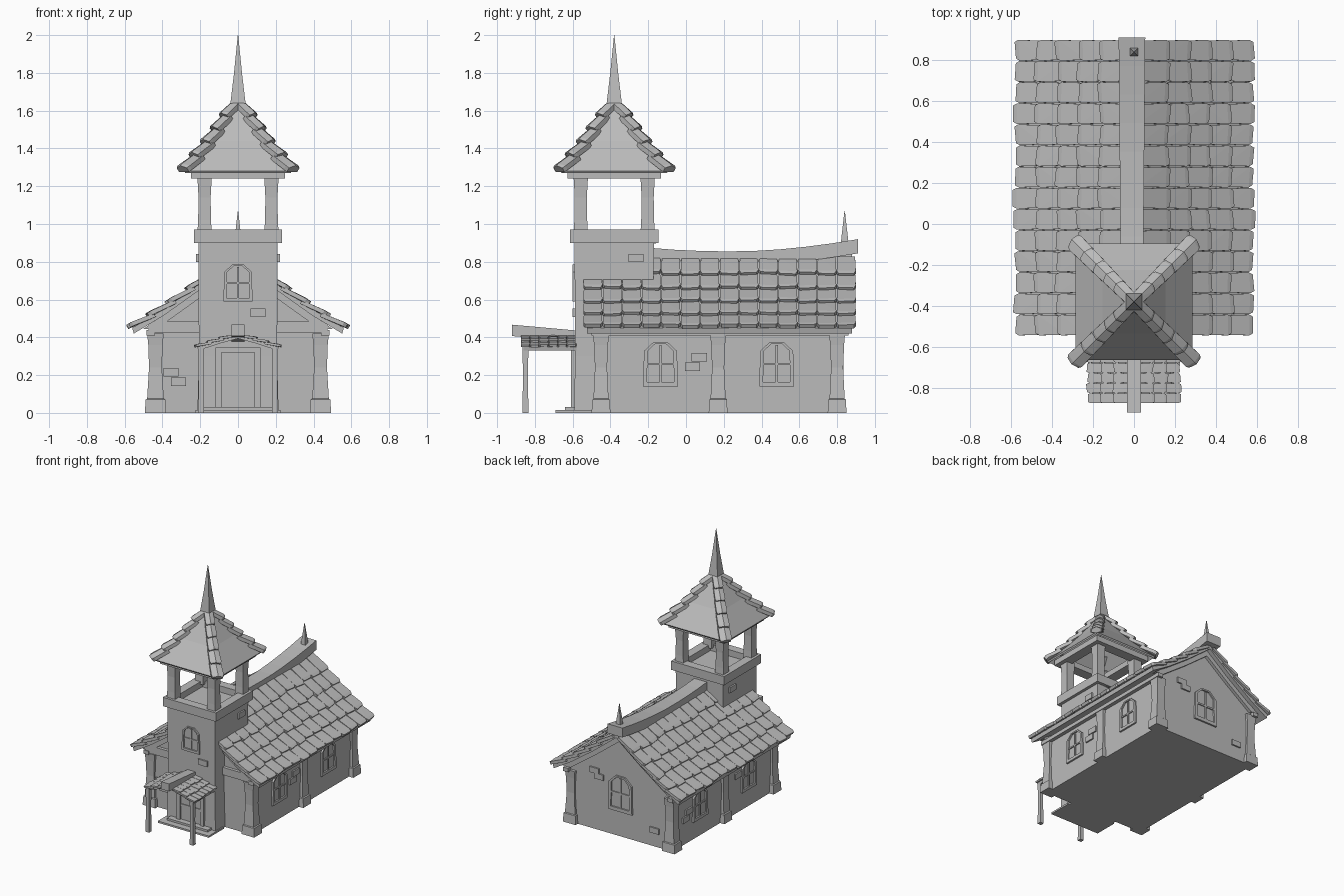
import bpy, bmesh, random
from math import pi, cos, sin
from mathutils import Matrix, Vector

random.seed(4)
cube = bpy.data.objects.get("Cube")
if cube:
    bpy.data.objects.remove(cube)

stone = bpy.data.materials.new("grey stone")
stone.use_nodes = True
GREY = (0.5, 0.5, 0.5, 1)
stone.diffuse_color = GREY
stone.node_tree.nodes["Principled BSDF"].inputs["Base Color"].default_value = GREY

TY = -0.38  # tower centre along y


def finish(name, bm):
    bmesh.ops.recalc_face_normals(bm, faces=bm.faces)
    mesh = bpy.data.meshes.new(name)
    bm.to_mesh(mesh)
    bm.free()
    mesh.materials.append(stone)
    ob = bpy.data.objects.new(name, mesh)
    bpy.context.collection.objects.link(ob)
    return ob


def box(name, x, y, z, m=Matrix()):
    """Box between (min, max) pairs."""
    bm = bmesh.new()
    bmesh.ops.create_cube(bm, size=1)
    for v in bm.verts:
        v.co = m @ Vector([(a + b) / 2 + c * (b - a) for c, (a, b) in zip(v.co, (x, y, z))])
    return finish(name, bm)


def loft(name, cx, cy, rings, caps=True):
    """Stack of rectangles given as (height, half width, half depth)."""
    bm = bmesh.new()
    prev = None
    for z, hx, hy in rings:
        ring = [bm.verts.new((cx + sx * hx, cy + sy * hy, z))
                for sx, sy in ((-1, -1), (1, -1), (1, 1), (-1, 1))]
        if prev:
            for i in range(4):
                j = (i + 1) % 4
                bm.faces.new((prev[i], prev[j], ring[j], ring[i]))
        elif caps:
            bm.faces.new(ring)
        prev = ring
    bm.faces.new(prev)
    return finish(name, bm)


def prism(name, outline, y0, y1, m=Matrix(), hole=None):
    """Extrude an (x, z) outline along y, optionally as a ring around a hole."""
    bm = bmesh.new()
    loops = []
    for pts in ([outline, hole] if hole else [outline]):
        loops.append([[bm.verts.new(m @ Vector((x, y, z))) for x, z in pts] for y in (y0, y1)])
    n = len(outline)
    for a, b in loops:
        for i in range(n):
            bm.faces.new((a[i], a[(i + 1) % n], b[(i + 1) % n], b[i]))
    for k in (0, 1):
        if hole:
            for i in range(n):
                j = (i + 1) % n
                bm.faces.new((loops[0][k][i], loops[0][k][j], loops[1][k][j], loops[1][k][i]))
        else:
            bm.faces.new(loops[0][k])
    return finish(name, bm)


def tile(bm, start, across, down, width, length, thick, fold=0.0):
    """Shingle with clipped lower corners; fold drops both sides for hip caps."""
    normal = across.cross(down)
    if normal.z < 0:
        normal.negate()
    skew = random.uniform(-0.06, 0.06)
    verts = []
    for d, w, t in ((0, 0.92, 0.3), (0.86, 1, 1), (1, 0.8, 1)):
        for u in (-0.5, 0, 0.5):
            p = start + across * u * w * width + down * (d + skew * u) * length
            top = thick * t * (1 + 2 * skew * u) - abs(u) * 2 * fold
            verts += [bm.verts.new(p + normal * top), bm.verts.new(p + normal * (top - thick * 0.8))]
    res = bmesh.ops.convex_hull(bm, input=verts)
    loose = [g for g in res["geom_interior"] if isinstance(g, bmesh.types.BMVert)]
    bmesh.ops.delete(bm, geom=loose, context='VERTS')


def shingles(name, profile, x0, x1, rows, y0, y1, cols, thick, skip=None):
    """Both slopes of a gabled roof covered with rows of tiles."""
    def height(x):
        for (xa, za), (xb, zb) in zip(profile, profile[1:]):
            if x <= xb or xb == profile[-1][0]:
                return za + (zb - za) * (x - xa) / (xb - xa)
    bm = bmesh.new()
    step, pitch = (x1 - x0) / rows, (y1 - y0) / cols
    for side in (-1, 1):
        for r in range(rows):
            for c in range(cols):
                x, y = x0 + step * r, y0 + pitch * (c + 0.5)
                if skip and skip(x, y):
                    continue
                xe = x + step + random.uniform(-0.08, 0.08) * step
                xs = max(x - 0.25 * step, 0.01)
                a = Vector((side * xs, y, height(xs)))
                b = Vector((side * xe, y, height(xe)))
                tile(bm, a, Vector((0, 1, 0)), (b - a).normalized(), pitch * 0.98, (b - a).length, thick)
    return finish(name, bm)


def facing(turn, dist, along=0.0, z=0.0, cy=0.0):
    """Frame on a wall: local x runs along the wall, local -y points out."""
    return (Matrix.Translation((0, cy, 0)) @ Matrix.Rotation(turn * pi / 2, 4, 'Z')
            @ Matrix.Translation((along, -dist, z)))


def window(name, m, w, h):
    def arch(k, base):
        return [(-w * k, base), (w * k, base), (w * k * 0.95, h * 0.8), (w * k * 0.4, h * (0.8 + 0.2 * k)),
                (-w * k * 0.4, h * (0.8 + 0.2 * k)), (-w * k * 0.95, h * 0.8)]
    inner = arch(0.78, h * 0.1)
    prism(name + "_frame", arch(1, 0), -0.014, 0.01, m, inner)
    prism(name + "_pane", inner, -0.002, 0.01, m)
    box(name + "_mullion", (-0.006, 0.006), (-0.01, 0.005), (h * 0.08, h * 0.93), m)
    box(name + "_crossbar", (-w * 0.8, w * 0.8), (-0.01, 0.005), (h * 0.48, h * 0.53), m)


def brick(m):
    box("wall_brick", (-0.04, 0.04), (-0.012, 0.01), (-0.022, 0.022), m)


# Nave walls, pilasters and beams
prism("nave_walls", [(-0.455, 0), (0.455, 0), (0.455, 0.44), (0.4, 0.52), (0.2, 0.66), (0, 0.81),
                     (-0.2, 0.66), (-0.4, 0.52), (-0.455, 0.44)], -0.47, 0.82)
for sx in (-1, 1):
    for y in (-0.45, 0.17, 0.8):
        loft("pilaster", sx * 0.437, y, [(0, .056, .05), (.07, .052, .046), (.075, .044, .04),
                                         (.24, .034, .032), (.36, .038, .037), (.42, .044, .042)])
    box("eave_beam", (sx * 0.44, sx * 0.485), (-0.5, 0.86), (0.41, 0.44))
for y0, y1 in ((-0.495, -0.46), (0.81, 0.845)):
    if y0 < 0:
        box("gable_beam", (-0.475, 0.475), (y0, y1), (0.425, 0.485))
    prism("gable_rafters", [(-.5, .445), (-.2, .655), (0, .81), (.2, .655), (.5, .445),
                            (.43, .445), (.2, .61), (0, .765), (-.2, .61), (-.43, .445)], y0, y1)

# Nave roof
slope = [(0, 0.84), (0.2, 0.685), (0.4, 0.545), (0.56, 0.45)]
top = [(-x, z) for x, z in reversed(slope)] + slope[1:]
prism("nave_roof", top + [(x * 0.985, z - 0.03) for x, z in reversed(top)], -0.525, 0.88)
shingles("nave_shingles", slope, 0.05, 0.57, 5, -0.545, 0.9, 14, 0.028,
         lambda x, y: x < 0.09 and y < -0.2)

# Sagging ridge beam with finial
bm = bmesh.new()
prev = None
for i in range(9):
    y = -0.2 + 1.11 * i / 8
    zt = 0.855 + 0.11 * (y - 0.22) ** 2 + 0.012 * max(y - 0.4, 0) / 0.5
    hw = 0.055 + 0.01 * i / 8
    ring = [bm.verts.new((x - 0.01, y, z)) for x, z in ((-hw, zt - .075), (hw, zt - .075), (hw, zt), (-hw, zt))]
    if prev:
        for a in range(4):
            bm.faces.new((prev[a], prev[a - 1], ring[a - 1], ring[a]))
    if i in (0, 8):
        bm.faces.new(ring)
    prev = ring
finish("ridge_beam", bm)
loft("ridge_finial", 0, 0.84, [(0.88, .022, .022), (0.93, .017, .017), (1.07, .001, .001)])

# Tower with hollow parapet and open belfry
loft("tower", 0, TY, [(0, .215, .212), (.3, .207, .207), (.92, .21, .21)])


def square_frame(name, out, inn, z0, z1):
    for turn in range(4):
        box(name, (-out, inn), (-out, -inn), (z0, z1), facing(turn, 0, cy=TY))


square_frame("parapet", 0.234, 0.165, 0.9, 0.97)
square_frame("belfry_top_beam", 0.248, 0.165, 1.24, 1.285)
for sx in (-1, 1):
    for sy in (-1, 1):
        loft("belfry_post", sx * 0.177, TY + sy * 0.177,
             [(.95, .038, .038), (1.02, .034, .034), (1.14, .032, .032), (1.25, .038, .038)])

# Spire roof with hip caps
roof = [(1.28, 0.285), (1.44, 0.155), (1.635, 0.025)]
spire = loft("spire_roof", 0, TY, [(z, r, r) for z, r in roof], caps=False)
shell = spire.modifiers.new("shell", 'SOLIDIFY')
shell.thickness = 0.015
bm = bmesh.new()
for k in range(4):
    a = pi / 4 + k * pi / 2
    out, across = Vector((cos(a), sin(a), 0)), Vector((-sin(a), cos(a), 0))
    path = []
    for i in range(6):
        z = 1.635 - 0.352 * i / 5
        r = 0.025 + (1.635 - z) * 0.667 if z > 1.44 else 0.155 + (1.44 - z) * 0.86
        path.append(Vector((0, TY, z)) + out * r * 2 ** 0.5)
    for i in range(5):
        p = path[i] - (path[i + 1] - path[i]) * 0.2
        d = path[i + 1] - p
        tile(bm, p, across, d.normalized(), 0.07 + 0.005 * i, d.length, 0.034, 0.016)
finish("hip_caps", bm)
loft("spire", 0, TY, [(1.6, .03, .03), (1.64, .04, .04), (1.8, .021, .021), (2.0, .001, .001)])

# Porch
porch = [(0, 0.412), (0.1, 0.385), (0.215, 0.348)]
ptop = [(-x, z) for x, z in reversed(porch)] + porch[1:]
prism("porch_roof", ptop + [(x * 0.98, z - 0.018) for x, z in reversed(ptop)], -0.86, -0.58)
shingles("porch_shingles", porch, 0.03, 0.222, 3, -0.875, -0.58, 6, 0.016)
prism("porch_ridge", [(-.035, .39), (.035, .39), (.035, .45), (-.035, .45)], -0.92, -0.58,
      Matrix(((1, 0, 0, 0), (0, 1, 0, 0), (0, -0.09, 1, -0.066), (0, 0, 0, 1))))
for sx in (-1, 1):
    loft("porch_post", sx * 0.195, -0.85, [(0, .016, .016), (.2, .013, .013), (.345, .016, .016)])
    box("porch_side_beam", (sx * 0.18, sx * 0.208), (-0.865, -0.58), (0.33, 0.352))
box("lower_step", (-0.225, 0.225), (-0.69, -0.5), (0, 0.014))
box("upper_step", (-0.18, 0.18), (-0.64, -0.5), (0, 0.03))

# Door
m = facing(0, 0.59)
prism("door_frame", [(-.12, .02), (-.12, .345), (.12, .345), (.12, .02)], -0.018, 0.02, m,
      [(-.088, .02), (-.088, .32), (.088, .32), (.088, .02)])
box("door_panel", (-0.09, 0.09), (-0.004, 0.02), (0.02, 0.325), m)
box("door_rail", (-0.088, 0.088), (-0.01, 0.02), (0.135, 0.155), m)

# Windows
window("tower_window", facing(0, 0.588, 0, 0.59), 0.077, 0.195)
for turn in (1, -1):
    for y in (-0.135, 0.48):
        window("side_window", facing(turn, 0.455, turn * y, 0.14), 0.092, 0.235)
window("back_window", facing(2, 0.82, 0, 0.2), 0.105, 0.28)

# Loose bricks: turn, wall distance, position along the wall, height
for turn, dist, along, z in ((0, .47, -.355, .215), (0, .47, -.315, .165), (0, .588, .105, .53),
                             (1, .455, .07, .295), (1, .455, .035, .245), (1, .21, -.265, .82),
                             (2, .82, -.23, .47), (2, .82, -.19, .43), (2, .82, .3, .13),
                             (2, -.17, -.1, .92), (-1, .455, -.62, .25), (-1, .455, -.66, .2),
                             (-1, .455, .0, .3), (-1, .21, .28, .82)):
    brick(facing(turn, dist, along, z))
